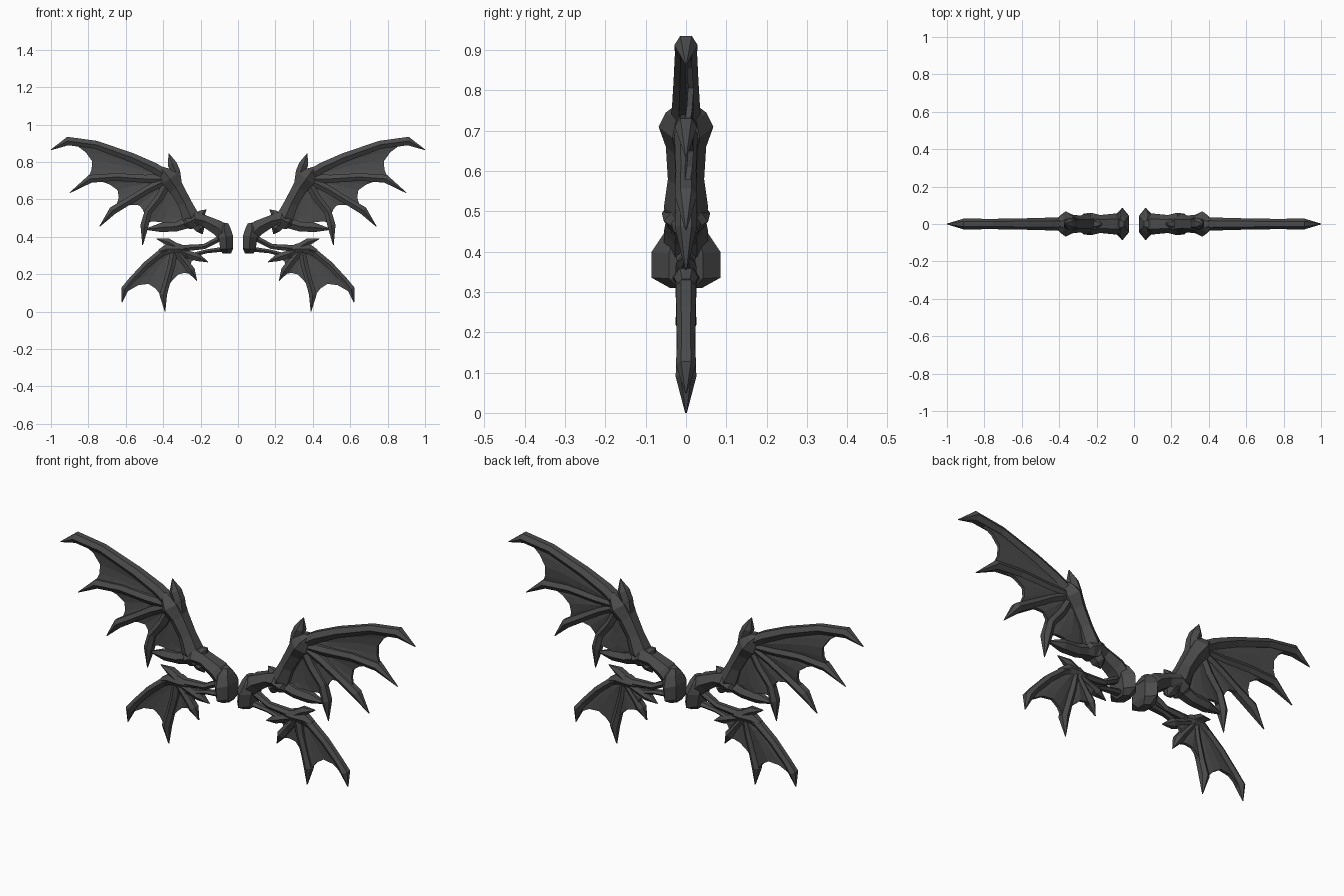
import bpy, bmesh, math
from mathutils import Vector

if "Cube" in bpy.data.objects:
    bpy.data.objects.remove(bpy.data.objects["Cube"])

mat = bpy.data.materials.new("charcoal grey")
mat.diffuse_color = (0.07, 0.07, 0.07, 1)
mat.use_nodes = True
mat.node_tree.nodes["Principled BSDF"].inputs["Base Color"].default_value = mat.diffuse_color


def finish(bm, name, thick=0):
    bmesh.ops.recalc_face_normals(bm, faces=bm.faces)
    me = bpy.data.meshes.new(name)
    bm.to_mesh(me)
    bm.free()
    me.materials.append(mat)
    ob = bpy.data.objects.new(name, me)
    bpy.context.collection.objects.link(ob)
    if thick:
        m = ob.modifiers.new("thickness", "SOLIDIFY")
        m.thickness = thick
        m.offset = 0
    ob.modifiers.new("other_side", "MIRROR").use_mirror_merge = False
    return ob


def limb(name, pts, sides=6):
    """Faceted tube through (x, z, radius in xz, radius in y)."""
    bm = bmesh.new()
    rings = []
    for i, (x, z, r, ry) in enumerate(pts):
        a, b = pts[max(i - 1, 0)], pts[min(i + 1, len(pts) - 1)]
        t = Vector((b[0] - a[0], b[1] - a[1])).normalized()
        ring = []
        for k in range(sides):
            an = 2 * math.pi * (k + 0.5) / sides
            c, s = r * math.cos(an), ry * math.sin(an) / math.sin(math.pi / 2)
            ring.append(bm.verts.new((x - t.y * c, s, z + t.x * c)))
        rings.append(ring)
    for p, q in zip(rings, rings[1:]):
        for k in range(sides):
            n = (k + 1) % sides
            bm.faces.new((p[k], p[n], q[n], q[k]))
    bm.faces.new(rings[0])
    bm.faces.new(rings[-1])
    return finish(bm, name)


def finger(name, path, r0, r1):
    """Tapering bone with a knuckle before its pointed claw."""
    n = len(path) - 1
    pts = []
    for i, (x, z) in enumerate(path):
        r = r0 + (r1 - r0) * i / n
        if i == n - 1:
            r *= 1.2
        if i == n:
            r = 0.002
        pts.append((x, z, r, r * 1.1))
    limb(name, pts)


def along(path, t):
    """Point at fraction t of a path's length."""
    v = [Vector(p) for p in path]
    d = t * sum((b - a).length for a, b in zip(v, v[1:]))
    for a, b in zip(v, v[1:]):
        seg = (b - a).length
        if d <= seg:
            return a.lerp(b, d / seg)
        d -= seg
    return v[-1]


def membrane(name, pa, pb, ta, tb, sag, start=0.06, bow=0.012):
    """Scalloped skin stretched between two bones."""
    bm = bmesh.new()
    rows, cols, grid = 4, 4, []
    for i in range(rows + 1):
        row = []
        for j in range(cols + 1):
            s = j / cols
            arch = 4 * s * (1 - s)
            t = (start + (1 - start) * i / rows) * (1 - sag * arch * i / rows)
            p = along(pa, t * ta).lerp(along(pb, t * tb), s)
            row.append(bm.verts.new((p.x, bow * arch, p.y)))
        grid.append(row)
    for i in range(rows):
        for j in range(cols):
            bm.faces.new((grid[i][j], grid[i][j + 1], grid[i + 1][j + 1], grid[i + 1][j]))
    finish(bm, name, 0.014)


# Root joint, upper arm and elbow
limb("root_joint", [(.06, .31, .025, .04), (.06, .335, .04, .085), (.065, .40, .045, .085),
                    (.075, .445, .04, .055), (.07, .475, .02, .02)])
limb("upper_arm", [(.06, .40, .045, .055), (.11, .45, .046, .055), (.18, .485, .036, .048),
                   (.23, .495, .05, .06), (.27, .475, .045, .055), (.29, .46, .02, .03)])
# Forearm and wrist
limb("forearm", [(.22, .46, .035, .045), (.255, .51, .052, .055), (.285, .58, .042, .045),
                 (.33, .66, .046, .05), (.365, .71, .055, .068), (.39, .745, .035, .05),
                 (.41, .765, .015, .02)])
# Thumb spike and small spurs
finger("thumb_spike", [(.33, .68), (.335, .75), (.352, .79), (.37, .845)], .035, .018)
finger("elbow_spur", [(.25, .50), (.20, .445), (.19, .415)], .035, .02)
finger("shoulder_spur", [(.24, .50), (.19, .525), (.17, .545)], .025, .012)

# Upper wing bones
upper = [
    [(.37, .72), (.45, .77), (.57, .825), (.76, .892), (.91, .912), (1.0, .865)],
    [(.37, .71), (.50, .71), (.65, .72), (.79, .71), (.90, .635)],
    [(.37, .71), (.48, .655), (.57, .60), (.67, .54), (.74, .455)],
    [(.37, .70), (.42, .61), (.48, .535), (.50, .46), (.51, .355)],
]
for i, path in enumerate(upper):
    finger(f"upper_finger_{i + 1}", path, .034 if i == 0 else .027, .019)
spar = [(.24, .485), (.33, .455), (.41, .45), (.50, .44)]
finger("lower_spar", spar, .036, .018)

# Upper wing skin
membrane("upper_skin_1", upper[0], upper[1], .82, .80, .14)
membrane("upper_skin_2", upper[1], upper[2], .72, .72, .2)
membrane("upper_skin_3", upper[2], upper[3], .66, .62, .2)
inner = [(.36, .69), (.30, .58), (.27, .49), (.36, .45)]
membrane("upper_skin_4", upper[3], inner, .68, 1, .08)

# Lower wing struts and hub
limb("strut_top", [(.08, .40, .018, .025), (.18, .348, .016, .02), (.34, .335, .022, .025)])
limb("strut_bottom", [(.07, .335, .015, .025), (.17, .322, .012, .018), (.31, .285, .014, .018)])
limb("lower_hub", [(.27, .33, .018, .02), (.32, .335, .035, .034), (.38, .335, .03, .03),
                   (.42, .32, .015, .02)])
finger("lower_thumb", [(.33, .345), (.375, .372), (.435, .39)], .024, .014)

# Lower wing bones
lower = [
    [(.34, .34), (.41, .315), (.49, .25), (.57, .165), (.605, .12), (.62, .05)],
    [(.34, .34), (.355, .25), (.38, .16), (.40, .09), (.39, .0)],
    [(.34, .335), (.28, .26), (.25, .22), (.22, .165)],
    [(.34, .335), (.26, .305), (.215, .29), (.16, .265)],
]
for i, path in enumerate(lower):
    finger(f"lower_finger_{i + 1}", path, .024, .018)

# Lower wing skin
membrane("lower_skin_1", lower[0], lower[1], .88, .80, .22)
membrane("lower_skin_2", lower[1], lower[2], .66, .80, .22)
membrane("lower_skin_3", lower[2], lower[3], .7, .75, .2)
